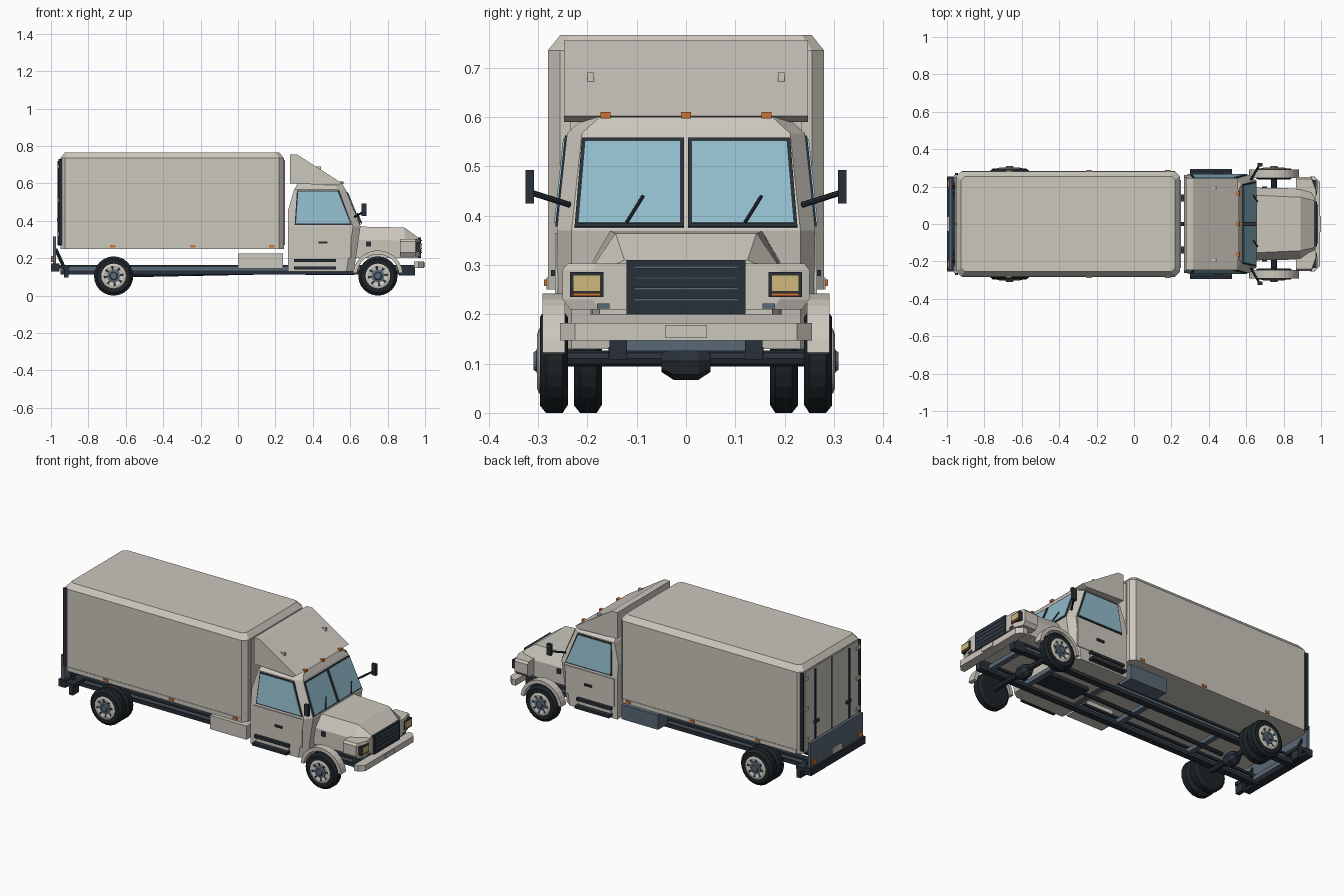
import bpy, bmesh, math
from mathutils import Vector

if "Cube" in bpy.data.objects:
    bpy.data.objects.remove(bpy.data.objects["Cube"])


def material(name, r, g, b):
    m = bpy.data.materials.new(name)
    m.use_nodes = True
    m.diffuse_color = (r, g, b, 1)
    m.node_tree.nodes["Principled BSDF"].inputs["Base Color"].default_value = (r, g, b, 1)
    return m


BODY = material("warm grey paint", .60, .57, .51)
DARK = material("dark trim", .022, .03, .04)
TYRE = material("tyre black", .012, .017, .02)
STEEL = material("blue grey steel", .10, .14, .18)
GLASS = material("window glass", .28, .50, .60)
ORANGE = material("orange lamp", .60, .17, .035)
LAMP = material("headlight yellow", .62, .48, .20)
SIDES = ((-1, "right"), (1, "left"))


def loft(name, rings, mat, mat2=None, rule=None):
    """Skin a row of equal-sized rings and cap both ends."""
    bm = bmesh.new()
    rows = [[bm.verts.new(p) for p in ring] for ring in rings]
    n = len(rows[0])
    for j in range(len(rows) - 1):
        for i in range(n):
            k = (i + 1) % n
            f = bm.faces.new((rows[j][i], rows[j][k], rows[j + 1][k], rows[j + 1][i]))
            if rule and rule(j, i):
                f.material_index = 1
    bm.faces.new(rows[0])
    bm.faces.new(rows[-1])
    bmesh.ops.recalc_face_normals(bm, faces=bm.faces)
    me = bpy.data.meshes.new(name)
    bm.to_mesh(me)
    bm.free()
    me.materials.append(mat)
    if mat2:
        me.materials.append(mat2)
    ob = bpy.data.objects.new(name, me)
    bpy.context.collection.objects.link(ob)
    return ob


def box(name, x, y, z, mat):
    return loft(name, [[(x[0], y[0], h), (x[1], y[0], h), (x[1], y[1], h), (x[0], y[1], h)] for h in z], mat)


def pair(name, x, y, z, mat):
    for s, side in SIDES:
        box(f"{side}_{name}", x, (s * y[0], s * y[1]), z, mat)


def side_prism(name, profile, y, mat):
    return loft(name, [[(px, h, pz) for px, pz in profile] for h in y], mat)


def plate(name, pts, t, mat, lift=0):
    """Thin plate standing off a surface, facing away from the model's middle."""
    pts = [Vector(p) for p in pts]
    n = (pts[1] - pts[0]).cross(pts[2] - pts[0]).normalized()
    if n.dot(sum(pts, Vector()) / len(pts)) < 0:
        n = -n
    return loft(name, [[p + n * lift for p in pts], [p + n * (lift + t) for p in pts]], mat)


def rod(name, a, b, r, mat, n=8):
    a, b = Vector(a), Vector(b)
    q = (b - a).to_track_quat('Z', 'Y')
    ring = [q @ Vector((r * math.cos(2 * math.pi * i / n), r * math.sin(2 * math.pi * i / n), 0)) for i in range(n)]
    return loft(name, [[e + p for p in ring] for e in (a, b)], mat)


def lathe(name, profile, x, z, s, mat, mat2=None, rule=None, n=20):
    """Revolve (y, radius) points about an axle line."""
    ang = [2 * math.pi * i / n for i in range(n)]
    return loft(name, [[(x + r * math.cos(a), s * y, z + r * math.sin(a)) for a in ang] for y, r in profile], mat, mat2, rule)


def chamfered(x0, x1, w, c, z):
    return [(x0 + c, -w, z), (x1 - c, -w, z), (x1, c - w, z), (x1, w - c, z),
            (x1 - c, w, z), (x0 + c, w, z), (x0, w - c, z), (x0, c - w, z)]


# Cargo box with bevelled roof
loft("cargo_box", [chamfered(-.95, .245, .28, .025, .25), chamfered(-.95, .245, .28, .025, .735),
                   chamfered(-.925, .22, .255, .02, .766)], BODY)
box("front_wall_panel", (.245, .25), (-.235, .235), (.27, .725), BODY)
for s, side in SIDES:
    box(f"{side}_bottom_trim", (-.92, .22), (s * .278, s * .283), (.25, .275), BODY)
    box(f"{side}_rear_door", (-.957, -.949), (s * .004, s * .25), (.265, .73), BODY)
    rod(f"{side}_door_lock_rod", (-.961, s * .16, .27), (-.961, s * .16, .72), .005, DARK)
    box(f"{side}_lock_handle", (-.968, -.955), (s * .13, s * .17), (.40, .415), DARK)
    box(f"{side}_door_edge", (-.958, -.94), (s * .262, s * .272), (.27, .73), DARK)
    for h in (.32, .5, .68):
        box(f"{side}_door_hinge", (-.962, -.95), (s * .225, s * .262), (h, h + .02), BODY)
    for x in (-.67, -.24, .18):
        box(f"{side}_marker_lamp", (x - .014, x + .014), (s * .28, s * .288), (.257, .27), ORANGE)
box("rear_door_seam", (-.96, -.949), (-.004, .004), (.265, .73), DARK)

# Cab: stacked outlines narrowing to the roof, front corners cut
def cab_ring(z, x0, x1, w):
    return [(x0, -w, z), (x1 - .04, -w, z), (x1, .03 - w, z), (x1, w - .03, z), (x1 - .04, w, z), (x0, w, z)]


loft("cab", [cab_ring(.13, .267, .62, .262), cab_ring(.37, .267, .655, .262), cab_ring(.455, .267, .62, .253),
             cab_ring(.567, .30, .575, .241), cab_ring(.6, .32, .556, .205)], BODY)
side_prism("roof_deflector", [(.278, .6), (.278, .755), (.315, .755), (.555, .602), (.53, .59)], (-.247, .247), BODY)


def glass_x(z):
    return .655 - .406 * (z - .37)


def side_y(z):
    return .262 - .1065 * (z - .37)


for s, side in SIDES:
    # Windscreen half, side window, wiper
    def screen(y0, yb, yt, z0, z1):
        return [(glass_x(z0), s * y0, z0), (glass_x(z0), s * yb, z0), (glass_x(z1), s * yt, z1), (glass_x(z1), s * y0, z1)]

    def window(e):
        z0, z1 = .378 + e, .562 - e
        return [(.303 + e, s * side_y(z0), z0), (.607 - e, s * side_y(z0), z0),
                (.54 - e, s * side_y(z1), z1), (.315 + e, s * side_y(z1), z1)]

    plate(f"{side}_windscreen_frame", screen(.004, .226, .211, .376, .557), .004, DARK)
    plate(f"{side}_windscreen", screen(.011, .219, .205, .383, .55), .003, GLASS, .004)
    plate(f"{side}_window_frame", window(0), .004, DARK)
    plate(f"{side}_window", window(.007), .003, GLASS, .004)
    y = s * .12 - (.0 if s > 0 else 0)
    rod(f"{side}_wiper", (glass_x(.387) + .012, y, .387), (glass_x(.44) + .012, y + .033, .44), .0035, DARK)
    # Door skin, handle and steps
    box(f"{side}_door", (.285, .605), (s * .26, s * .266), (.2, .365), BODY)
    box(f"{side}_door_handle", (.43, .478), (s * .264, s * .274), (.278, .29), DARK)
    for h, y1 in ((.18, .28), (.14, .295)):
        box(f"{side}_step", (.30, .525), (s * .22, s * y1), (h, h + .016), DARK)
    box(f"{side}_step_skirt", (.305, .52), (s * .25, s * .268), (.14, .19), BODY)
    # Mirror
    rod(f"{side}_mirror_arm", (.625, s * .236, .422), (.67, s * .315, .447), .006, DARK)
    box(f"{side}_mirror", (.66, .688), (s * .308, s * .325), (.425, .492), DARK)
    box(f"{side}_roof_horn", (.42, .445), (s * .187, s * .2), (.625, .69), BODY)
    # Front wheel arch
    arc = [math.radians(6 + 12 * i) for i in range(15)]
    arch = [(.748 + r * math.cos(a), .108 + r * math.sin(a)) for r, row in ((.134, arc), (.113, arc[::-1])) for a in row]
    side_prism(f"{side}_wheel_arch", arch, (s * .245, s * .291), BODY)
    box(f"{side}_intake", (.685, .71), (s * .18, s * .2), (.262, .29), DARK)
for y in (-.163, 0, .163):
    box("roof_marker_lamp", (.54, .565), (y - .01, y + .01), (.597, .61), ORANGE)

# Hood with sloping nose
def hood_ring(x, w, wt, zt, zs):
    return [(x, -w, .2), (x, -w, zs), (x, -wt, zt), (x, wt, zt), (x, w, zs), (x, w, .2)]


loft("hood", [hood_ring(.61, .195, .155, .37, .3), hood_ring(.89, .19, .143, .364, .295),
              hood_ring(.965, .175, .125, .31, .285)], BODY)
loft("nose_panel", [[(.865, -w, z), (.95, -w, z), (.972, -w + .06, z), (.972, w - .06, z), (.95, w, z), (.865, w, z)]
                    for z, w in ((.21, .235), (.23, .25), (.29, .25), (.303, .24))], BODY)

# Grille and headlights
box("grille", (.95, .979), (-.121, .121), (.2, .31), DARK)
for i in range(4):
    z = .227 + .022 * i
    box("grille_bar", (.978, .983), (-.105, .105), (z, z + .005), STEEL)
pair("headlight_frame", (.93, .976), (.167, .235), (.235, .286), DARK)
pair("headlight", (.94, .981), (.173, .229), (.246, .28), LAMP)
pair("turn_signal", (.94, .98), (.173, .229), (.237, .243), ORANGE)
pair("tow_eye", (.96, .978), (.155, .18), (.212, .222), STEEL)

# Front bumper
outline = [(.94, -.255), (.965, -.255), (.994, -.225), (.994, .225), (.965, .255), (.94, .255)]
loft("front_bumper", [[(x, y, z) for x, y in outline] for z in (.147, .182)], BODY)
box("front_plate", (.993, 1.0), (-.043, .043), (.152, .178), BODY)
pair("bumper_bracket", (.86, .945), (.12, .155), (.108, .165), DARK)

# Chassis: channel rails and cross members
pair("rail_web", (-.95, .88), (.135, .15), (.12, .16), STEEL)
pair("rail_lower_flange", (-.95, .88), (.12, .157), (.112, .134), DARK)
pair("rail_upper_flange", (-.95, .88), (.12, .157), (.152, .165), DARK)
for x in (-.93, -.48, 0, .3, .62, .87):
    box("cross_member", (x - .015, x + .015), (-.14, .14), (.125, .15), STEEL)
box("tool_box", (0, .24), (-.262, -.17), (.145, .226), BODY)
box("fuel_tank", (0, .24), (.17, .262), (.14, .226), STEEL)
rod("drive_shaft", (-.6, 0, .11), (.4, 0, .13), .012, DARK)
box("gearbox", (.36, .62), (-.06, .06), (.11, .19), DARK)

# Axles and wheels
for x, rows in ((.748, (0,)), (-.665, (0, -.069))):
    rod("axle", (x, -.25, .11), (x, .25, .11), .016, DARK)
    lathe("differential", [(-.05, .022), (-.025, .038), (.025, .038), (.05, .022)], x, .105, 1, DARK, n=8)
    for s, side in SIDES:
        for d in rows:
            lathe(f"{side}_tyre", [(.239 + d, .06), (.239 + d, .088), (.25 + d, .105), (.284 + d, .105),
                                   (.296 + d, .09), (.296 + d, .06)], x, .105, s, TYRE, n=24)
        lathe(f"{side}_rim", [(.28, .066), (.298, .066), (.302, .054), (.297, .034)], x, .105, s,
              BODY, DARK, lambda j, i: j == 2 and i % 3 == 0, 24)
        lathe(f"{side}_hub", [(.29, .035), (.301, .035), (.303, .022), (.309, .018)], x, .105, s, STEEL, n=12)

# Tail lift, rear bumper and mud flaps
box("tail_lift", (-.99, -.972), (-.245, .245), (.17, .315), STEEL)
box("rear_bumper", (-1.0, -.955), (-.255, .255), (.13, .172), DARK)
box("rear_plate", (-1.0, -.988), (-.04, .04), (.18, .21), BODY)
pair("tail_lamp", (-.997, -.988), (.195, .235), (.182, .212), ORANGE)
for s, side in SIDES:
    rod(f"{side}_lift_arm", (-.975, s * .2, .25), (-.925, s * .2, .14), .009, DARK)
    box(f"{side}_mud_flap", (-.93, -.905), (s * .2, s * .255), (.098, .165), DARK)
    box(f"{side}_bumper_arm", (-.97, -.9), (s * .12, s * .255), (.145, .165), DARK)
